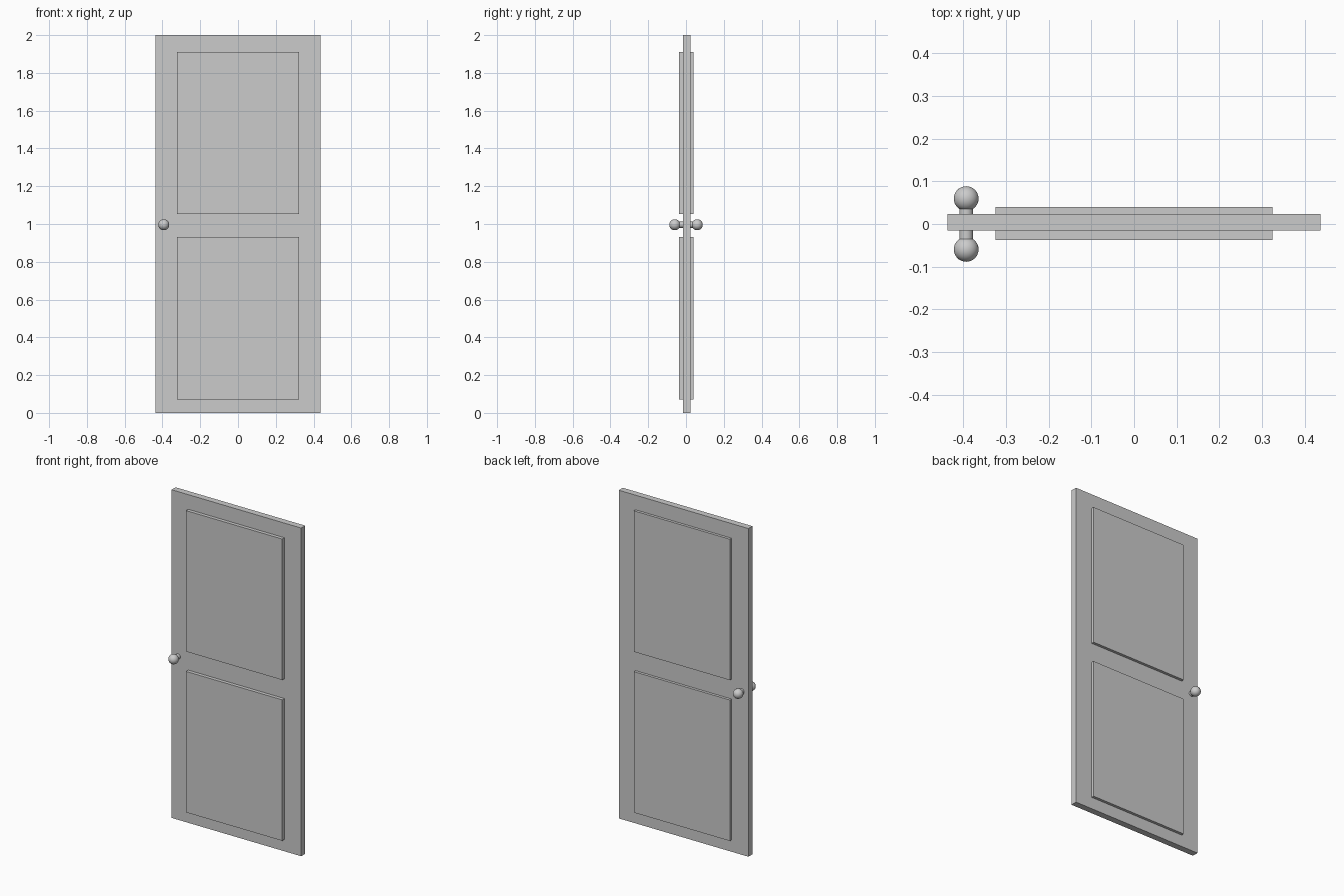
import bpy, math

if "Cube" in bpy.data.objects:
    bpy.data.objects.remove(bpy.data.objects["Cube"])

KNOB_X, KNOB_Z, KNOB_R = -0.393, 0.996, 0.029


def box(name, x, y, z):
    """Box from (min, max) ranges on each axis."""
    bpy.ops.mesh.primitive_cube_add(size=1, location=[(a + b) / 2 for a, b in (x, y, z)])
    ob = bpy.context.object
    ob.name = name
    ob.scale = [b - a for a, b in (x, y, z)]
    bpy.ops.object.transform_apply(location=False, rotation=False, scale=True)
    return ob


# Door slab
box("door_slab", (-0.437, 0.437), (-0.0155, 0.0233), (0, 2))

# Raised panels, front and back faces of the slab
for row, z in (("lower", (0.072, 0.931)), ("upper", (1.052, 1.911))):
    box(f"{row}_front_panel", (-0.324, 0.324), (-0.037, -0.0155), z)
    box(f"{row}_back_panel", (-0.324, 0.324), (0.0233, 0.040), z)

# Knob and stem on each side
for side, s, face in (("front", -1, -0.0155), ("back", 1, 0.0233)):
    centre = s * 0.0595
    bpy.ops.mesh.primitive_uv_sphere_add(segments=32, ring_count=16, radius=KNOB_R,
                                         location=(KNOB_X, centre, KNOB_Z),
                                         rotation=(math.pi / 2, 0, 0))
    bpy.context.object.name = f"{side}_knob"
    bpy.ops.object.shade_smooth()

    bpy.ops.mesh.primitive_cylinder_add(vertices=32, radius=0.016, depth=abs(centre - face),
                                        location=(KNOB_X, (centre + face) / 2, KNOB_Z),
                                        rotation=(math.pi / 2, 0, 0))
    bpy.context.object.name = f"{side}_knob_stem"
    bpy.ops.object.shade_smooth_by_angle()
